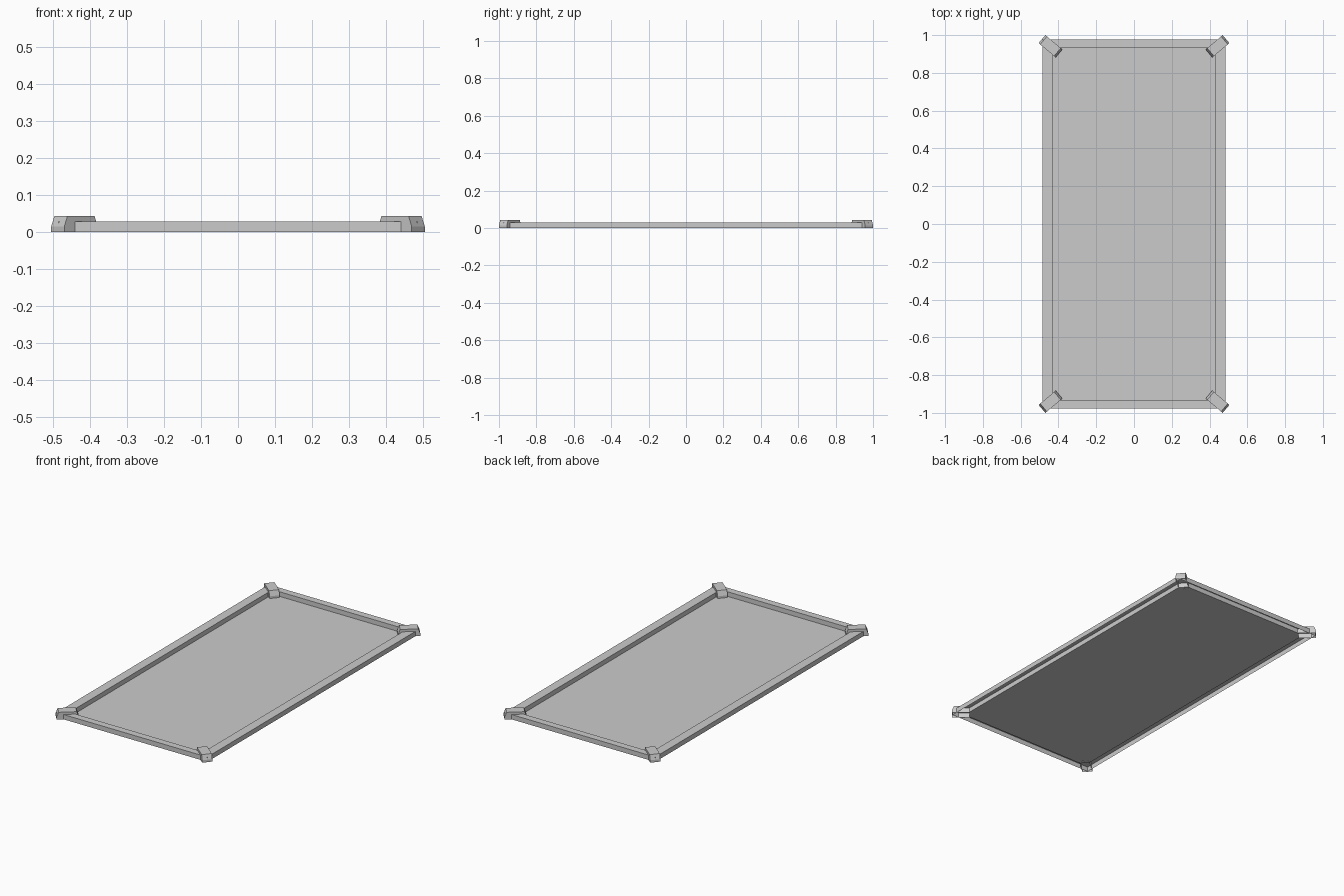
import bpy, bmesh, math
from mathutils import Matrix, Vector

cube = bpy.data.objects.get("Cube")
if cube:
    bpy.data.objects.remove(cube, do_unlink=True)

grey = bpy.data.materials.new("light grey")
grey.use_nodes = True
colour = (0.6, 0.6, 0.6, 1)
grey.diffuse_color = colour
grey.node_tree.nodes["Principled BSDF"].inputs["Base Color"].default_value = colour

RAIL_TOP = 0.028
OUT_X, OUT_Y = 0.485, 0.976
IN_X, IN_Y = 0.432, 0.935
CUT_X, CUT_Y = 0.035, 0.04


def finish(name, bm):
    mesh = bpy.data.meshes.new(name)
    bm.to_mesh(mesh)
    bm.free()
    mesh.materials.append(grey)
    obj = bpy.data.objects.new(name, mesh)
    bpy.context.collection.objects.link(obj)
    return obj


def ring(bm, points, z):
    return [bm.verts.new((x, y, z)) for x, y in points]


def bridge(bm, lower, upper):
    n = len(lower)
    for i in range(n):
        j = (i + 1) % n
        bm.faces.new((lower[i], lower[j], upper[j], upper[i]))


# Outlines, counter-clockwise; the inner one has clipped corners
outer, inner = [], []
for sx, sy in ((1, 1), (-1, 1), (-1, -1), (1, -1)):
    outer += [(sx * OUT_X, sy * OUT_Y)]
    pair = [(sx * IN_X, sy * (IN_Y - CUT_Y)), (sx * (IN_X - CUT_X), sy * IN_Y)]
    inner += pair if sx * sy > 0 else pair[::-1]

# Rail: hollow channel, open underneath
bm = bmesh.new()
out_low, out_top = ring(bm, outer, 0), ring(bm, outer, RAIL_TOP)
in_low, in_top = ring(bm, inner, 0.001), ring(bm, inner, RAIL_TOP)
bridge(bm, out_low, out_top)
bridge(bm, in_top, in_low)
for i in range(4):
    a, b = in_top[2 * i], in_top[2 * i + 1]
    c, nxt = in_top[(2 * i + 2) % 8], out_top[(i + 1) % 4]
    bm.faces.new((out_top[i], b, a))
    bm.faces.new((out_top[i], nxt, c, b))
finish("frame_rail", bm)

# Thin floor panel
bm = bmesh.new()
bm.faces.new(ring(bm, inner, 0.001))
finish("panel", bm)


# Corner clips: hollow blocks with sloping ends, open underneath
def corner_clip(name, sx, sy):
    bm = bmesh.new()
    half_w = 0.0275
    levels = []
    for half_l, z in ((0.059, 0), (0.059, 0.014), (0.048, 0.042)):
        pts = [(half_l, -half_w), (half_l, half_w), (-half_l, half_w), (-half_l, -half_w)]
        levels.append(ring(bm, pts, z))
    bridge(bm, levels[0], levels[1])
    bridge(bm, levels[1], levels[2])
    bm.faces.new(levels[2])
    place = Matrix.Translation(Vector((0.442, 0.941, 0))) @ Matrix.Rotation(math.radians(40), 4, "Z")
    bm.transform(Matrix.Diagonal((sx, sy, 1, 1)) @ place)
    if sx * sy < 0:
        bmesh.ops.reverse_faces(bm, faces=bm.faces[:])
    finish(name, bm)


for sx, side in ((1, "left"), (-1, "right")):
    for sy, end in ((-1, "front"), (1, "back")):
        corner_clip(f"{end}_{side}_corner_clip", sx, sy)
